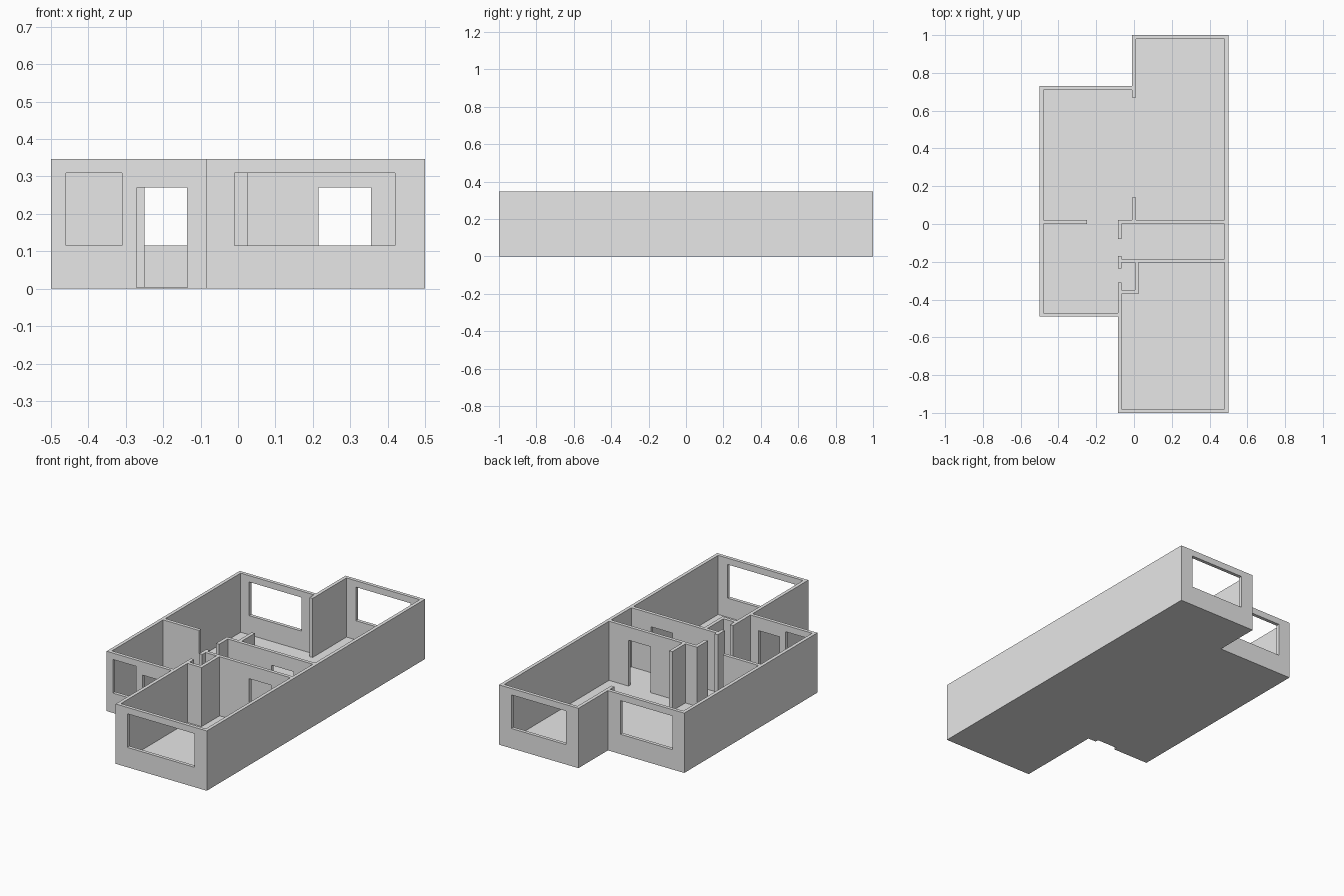
import bpy

cube = bpy.data.objects.get("Cube")
if cube:
    bpy.data.objects.remove(cube, do_unlink=True)

HEIGHT = 0.347
THICK = 0.02
SILL, WINDOW_TOP, DOOR_TOP = 0.115, 0.31, 0.27

plaster = bpy.data.materials.new("light_grey")
plaster.use_nodes = True
plaster.diffuse_color = (0.8, 0.8, 0.8, 1)
plaster.node_tree.nodes["Principled BSDF"].inputs["Base Color"].default_value = (0.8, 0.8, 0.8, 1)


def slab(name, verts, faces, thickness):
    """Flat sheet thickened evenly to both sides."""
    mesh = bpy.data.meshes.new(name)
    mesh.from_pydata(verts, [], faces)
    mesh.materials.append(plaster)
    obj = bpy.data.objects.new(name, mesh)
    bpy.context.collection.objects.link(obj)
    mod = obj.modifiers.new("thickness", "SOLIDIFY")
    mod.thickness = thickness
    mod.offset = 0


def wall(name, axis, centre, start, end, openings=()):
    """Wall along an axis, with openings given as (from, to, bottom, top)."""
    us = sorted({start, end, *(u for o in openings for u in o[:2])})
    zs = sorted({0, HEIGHT, *(z for o in openings for z in o[2:])})
    verts = [(u, centre, z) if axis == "x" else (centre, u, z) for z in zs for u in us]
    n = len(us)
    faces = []
    for j in range(len(zs) - 1):
        for i in range(n - 1):
            u, z = (us[i] + us[i + 1]) / 2, (zs[j] + zs[j + 1]) / 2
            if any(a < u < b and c < z < d for a, b, c, d in openings):
                continue
            k = j * n + i
            faces.append((k, k + 1, k + n + 1, k + n))
    used = sorted({v for f in faces for v in f})
    remap = {v: i for i, v in enumerate(used)}
    slab(name, [verts[v] for v in used],
         [tuple(remap[v] for v in f) for f in faces], THICK)


def window(a, b):
    return (a, b, SILL, WINDOW_TOP)


def door(a, b):
    return (a, b, 0, DOOR_TOP)


# Floor, stopping at the inside of the entrance door
outline = [(-.49, -.47), (-.075, -.47), (-.075, -.99), (.49, -.99),
           (.49, .99), (0, .99), (0, .72), (-.49, .72)]
slab("floor", [(x, y, 0.002) for x, y in outline], [range(len(outline))], 0.004)

# Outer walls
wall("right_outer_wall", "y", .49, -1, 1)
wall("left_outer_wall", "y", -.49, -.49, .73)
wall("front_room_side_wall", "y", -.075, -1, -.31)
wall("back_room_side_wall", "y", 0, .67, 1)
wall("front_wall", "x", -.99, -.065, .48, [window(-.01, .42)])
wall("entrance_wall", "x", -.48, -.48, -.085, [window(-.46, -.31), door(-.27, -.137)])
wall("back_right_wall", "x", .99, .01, .48, [window(.07, .42)])
wall("back_left_wall", "x", .72, -.48, -.01, [window(-.425, -.09)])

# Inner walls
wall("entrance_partition", "x", .01, -.48, -.25)
wall("back_partition", "x", .01, -.065, .48, [door(.215, .355)])
wall("front_partition", "x", -.195, -.065, .48, [door(.215, .355)])
wall("back_stub", "y", 0, .02, .14)
wall("hall_stub_back", "y", -.075, -.08, .02)
wall("hall_stub_front", "y", -.075, -.235, -.17)
wall("closet_side", "y", .015, -.37, -.205)
wall("closet_front", "x", -.36, -.065, .005)
